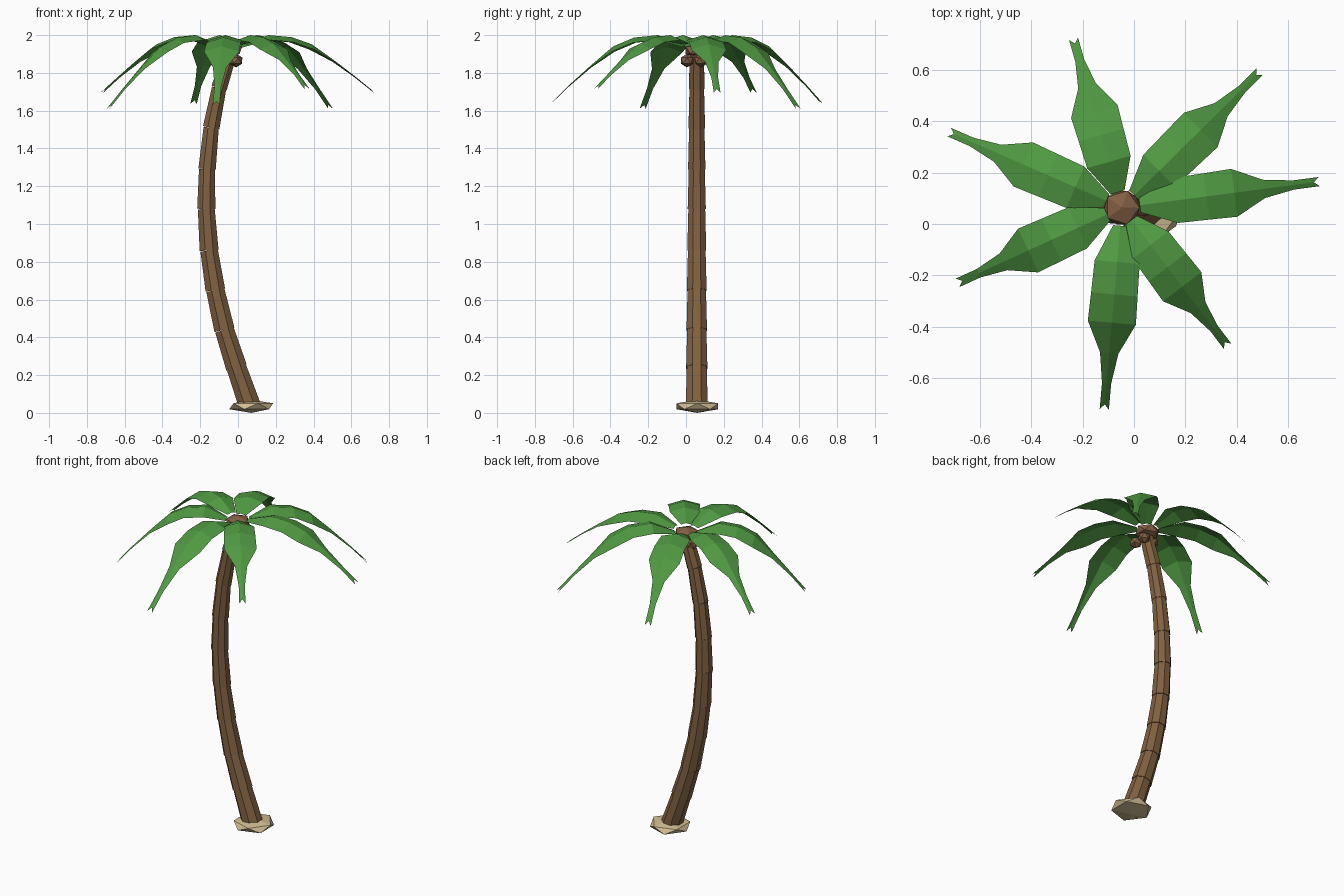
import bpy
import bmesh
from math import cos, sin, radians, pi
from mathutils import Vector, Matrix

cube = bpy.data.objects.get("Cube")
if cube:
    bpy.data.objects.remove(cube, do_unlink=True)


def material(name, rgb):
    m = bpy.data.materials.new(name)
    m.use_nodes = True
    m.diffuse_color = (*rgb, 1)
    m.node_tree.nodes["Principled BSDF"].inputs["Base Color"].default_value = (*rgb, 1)
    return m


leaf_green = material("leaf green", (0.08, 0.32, 0.055))
bark_brown = material("bark brown", (0.22, 0.12, 0.052))
husk_brown = material("husk brown", (0.23, 0.115, 0.058))
sand = material("sand", (0.64, 0.51, 0.29))


def finish(bm, name, mat):
    mesh = bpy.data.meshes.new(name)
    bm.to_mesh(mesh)
    bm.free()
    mesh.materials.append(mat)
    obj = bpy.data.objects.new(name, mesh)
    bpy.context.collection.objects.link(obj)
    return obj


def pebble(name, mat, center, radius, height, turn=0):
    """Flat-faced icosphere with its own half height."""
    bm = bmesh.new()
    place = (Matrix.Translation(center) @ Matrix.Rotation(turn, 4, 'Z')
             @ Matrix.Diagonal((radius, radius, height, 1)))
    bmesh.ops.create_icosphere(bm, subdivisions=1, radius=1, matrix=place)
    return finish(bm, name, mat)


# Sand mound
pebble("sand_mound", sand, (0.07, 0.06, 0.035), 0.13, 0.035)

# Trunk: stacked tapered segments, each a little wider than the one below ends
TRUNK_Y = 0.057
path = [(0.065, 0.03), (-0.008, 0.24), (-0.072, 0.44), (-0.12, 0.65), (-0.153, 0.86),
        (-0.168, 1.08), (-0.164, 1.29), (-0.142, 1.51), (-0.1, 1.72), (-0.04, 1.91)]
points = [Vector((x, TRUNK_Y, z)) for x, z in path]
bm = bmesh.new()
for i, (a, b) in enumerate(zip(points, points[1:])):
    axis = b - a
    radius = 0.063 - 0.0022 * i
    tilt = axis.to_track_quat('Z', 'Y').to_matrix().to_4x4()
    place = Matrix.Translation((a + b) / 2) @ tilt @ Matrix.Rotation(pi / 8, 4, 'Z')
    bmesh.ops.create_cone(bm, cap_ends=True, segments=8, radius1=radius,
                          radius2=radius - 0.006, depth=axis.length, matrix=place)
finish(bm, "trunk", bark_brown)

# Crown heart and coconuts
CROWN = Vector((-0.047, 0.064, 1.92))
pebble("crown_heart", husk_brown, CROWN, 0.077, 0.042)
for i, (x, y) in enumerate([(-0.01, 0.005), (-0.01, 0.08), (-0.085, 0.06)]):
    pebble(f"coconut_{i + 1}", husk_brown, (x, y, 1.865), 0.038, 0.036, i)

# Fronds: folded leaf strips; stations are (distance share, drop share, half width)
STATIONS = [(0.09, 0.15, 0.028), (0.27, 0.0, 0.088), (0.43, 0.035, 0.091), (0.57, 0.16, 0.094),
            (0.72, 0.43, 0.036), (0.87, 0.72, 0.018), (1.0, 1.0, 0.018)]
PEAK = 2.0


def frond(name, angle, length, tip_z):
    out = Vector((cos(radians(angle)), sin(radians(angle)), 0))
    side = Vector((-out.y, out.x, 0))
    base = Vector((CROWN.x, CROWN.y, 0))
    bm = bmesh.new()
    rows = []
    for t, drop, half in STATIONS:
        z = Vector((0, 0, PEAK - (PEAK - tip_z) * drop))
        ridge = base + out * t * length + z
        edge_drop = Vector((0, 0, half * 0.3))
        if t == 1.0:  # notch in the tip
            left, right = ridge + side * half, ridge - side * half
            ridge = ridge - out * 0.02 + Vector((0, 0, 0.02))
        else:
            left = ridge + side * half - edge_drop
            right = ridge - side * half - edge_drop
        rows.append([bm.verts.new(p) for p in (left, ridge, right)])
    for a, b in zip(rows, rows[1:]):
        for k in (0, 1):
            bm.faces.new((a[k], a[k + 1], b[k + 1], b[k]))
    return finish(bm, name, leaf_green)


FRONDS = [(7.5, 0.775, 1.695), (44.6, 0.755, 1.61), (106, 0.685, 1.635), (156.4, 0.735, 1.695),
          (204.6, 0.705, 1.61), (265, 0.79, 1.63), (307.3, 0.68, 1.715)]
for i, spec in enumerate(FRONDS):
    frond(f"frond_{i + 1}", *spec)
